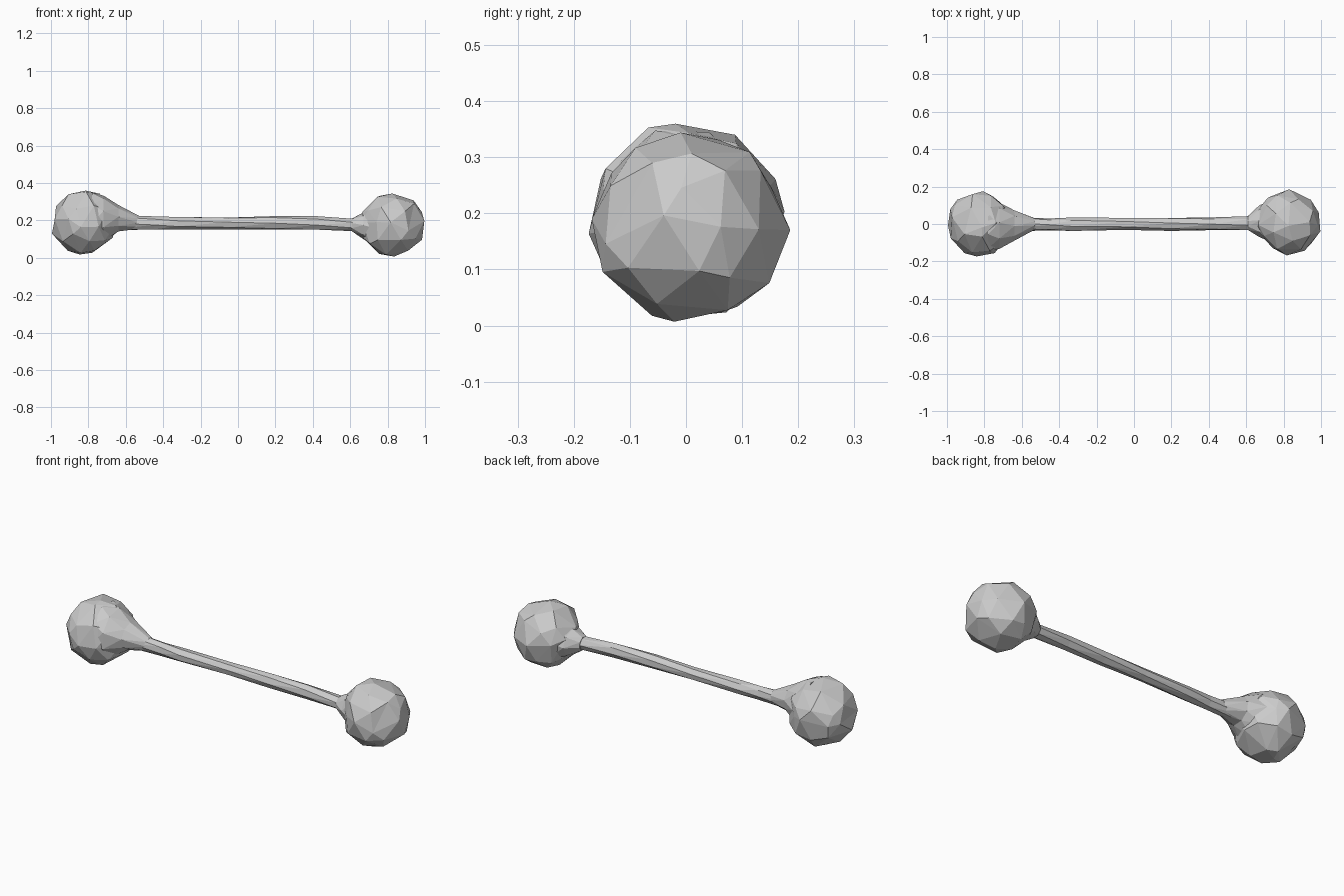
import bpy, bmesh, math, random
from mathutils import Vector

if "Cube" in bpy.data.objects:
    bpy.data.objects.remove(bpy.data.objects["Cube"])

random.seed(4)
grey = bpy.data.materials.new("plain grey")
grey.use_nodes = True
grey.diffuse_color = (0.6, 0.6, 0.6, 1)
grey.node_tree.nodes["Principled BSDF"].inputs["Base Color"].default_value = (0.6, 0.6, 0.6, 1)


def finish(bm, name):
    bmesh.ops.recalc_face_normals(bm, faces=bm.faces)
    mesh = bpy.data.meshes.new(name)
    bm.to_mesh(mesh)
    bm.free()
    mesh.materials.append(grey)
    obj = bpy.data.objects.new(name, mesh)
    bpy.context.collection.objects.link(obj)
    return obj


def faceted_ball(name, centre, size, chips):
    """Irregular low-poly ball; each chip is a direction and depth shaved flat."""
    bm = bmesh.new()
    bmesh.ops.create_icosphere(bm, subdivisions=2, radius=1)
    for v in bm.verts:
        d = v.co.normalized()
        side = d.cross(Vector((random.uniform(-1, 1), random.uniform(-1, 1), random.uniform(-1, 1))))
        v.co = (d + side * 0.16).normalized() * random.uniform(0.97, 1.02)
        for direction, limit in chips:
            n = Vector(direction).normalized()
            over = v.co.dot(n) - limit
            if over > 0:
                v.co -= n * over
        v.co = Vector([c + a * s for c, a, s in zip(centre, v.co, size)])
    return finish(bm, name)


def loft(name, rings, sides, twist):
    """Rings are x, y min, y max, z min, z max; triangulated for a chiselled look."""
    bm = bmesh.new()
    loops = []
    for i, (x, y0, y1, z0, z1) in enumerate(rings):
        loop = []
        for k in range(sides):
            a = math.tau * (k + twist * i) / sides + 0.5
            loop.append(bm.verts.new((x, (y0 + y1) / 2 + (y1 - y0) / 2 * math.cos(a),
                                      (z0 + z1) / 2 + (z1 - z0) / 2 * math.sin(a))))
        loops.append(loop)
    for p, q in zip(loops, loops[1:]):
        for k in range(sides):
            j = (k + 1) % sides
            bm.faces.new((p[k], p[j], q[k]))
            bm.faces.new((p[j], q[j], q[k]))
    bm.faces.new(loops[0])
    bm.faces.new(loops[-1])
    return finish(bm, name)


# Balls at the two ends
faceted_ball("right_ball", (-0.825, 0, 0.189), (0.177, 0.178, 0.177),
             [((0.8, 1, 0.1), 0.9)])
faceted_ball("left_ball", (0.825, 0.005, 0.175), (0.176, 0.178, 0.174),
             [((-1, -0.9, 0.2), 0.86), ((-0.6, 0.3, -1), 0.95)])

# Slim uneven bar
loft("bar", [
    (-0.66, -0.04, 0.04, 0.145, 0.23),
    (-0.45, -0.035, 0.03, 0.15, 0.222),
    (-0.33, -0.04, 0.035, 0.15, 0.22),
    (-0.05, -0.032, 0.034, 0.152, 0.218),
    (0.2, -0.037, 0.035, 0.15, 0.224),
    (0.42, -0.034, 0.036, 0.148, 0.223),
    (0.62, -0.035, 0.042, 0.142, 0.21),
    (0.72, -0.06, 0.06, 0.12, 0.23),
], 7, 0.25)

# Long flare behind one ball, short neck behind the other
loft("right_flare", [
    (-0.78, -0.15, 0.13, 0.06, 0.355),
    (-0.72, -0.14, 0.115, 0.08, 0.335),
    (-0.64, -0.09, 0.075, 0.138, 0.283),
    (-0.53, -0.03, 0.032, 0.155, 0.226),
], 9, 0.3)
loft("left_neck", [
    (0.61, -0.034, 0.045, 0.14, 0.212),
    (0.67, -0.07, 0.1, 0.1, 0.243),
    (0.74, -0.1, 0.13, 0.06, 0.295),
], 8, 0.3)
